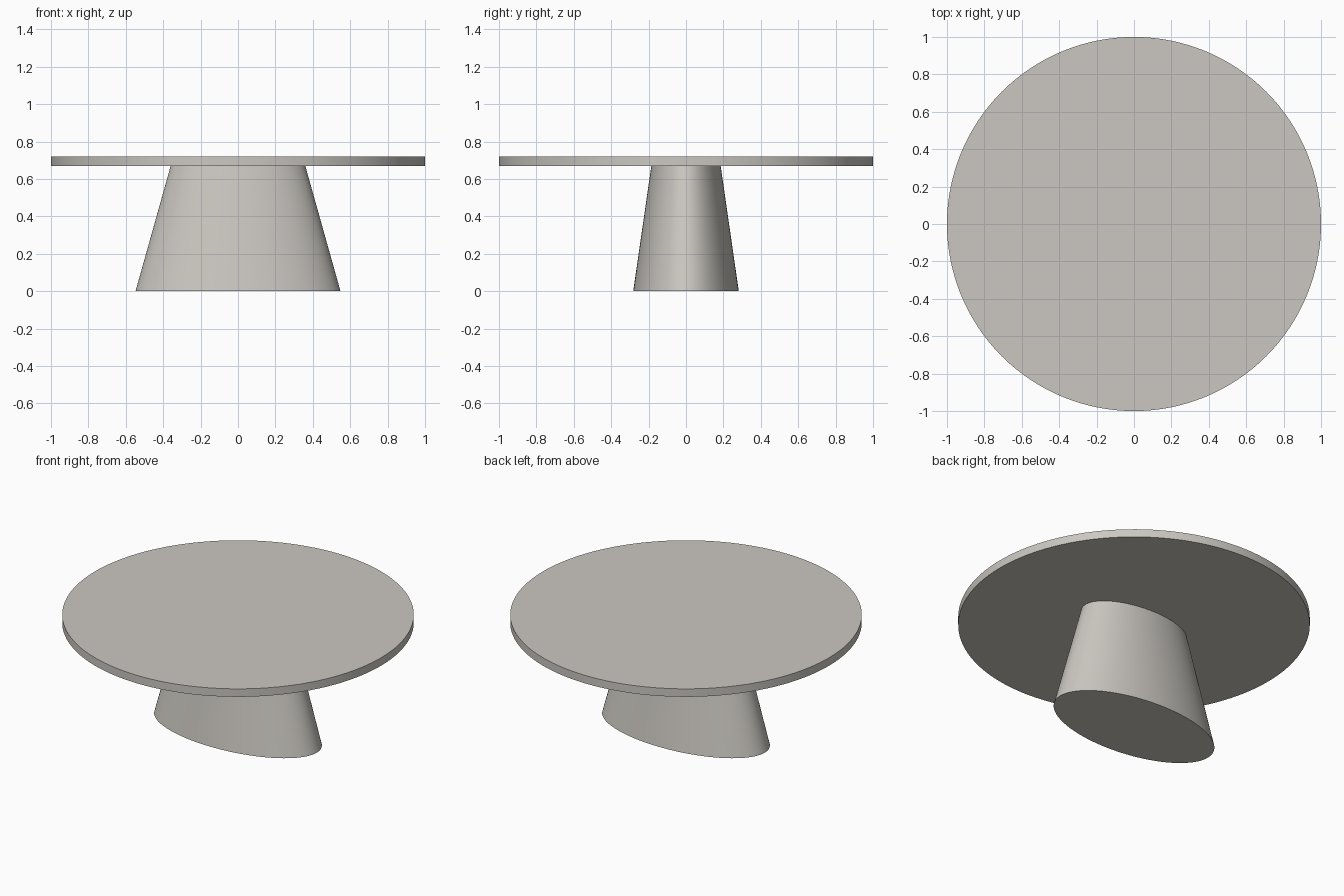
import bpy
import math

if "Cube" in bpy.data.objects:
    bpy.data.objects.remove(bpy.data.objects["Cube"])

stone = bpy.data.materials.new("warm grey stone")
stone.diffuse_color = (0.60, 0.575, 0.535, 1)
stone.use_nodes = True
stone.node_tree.nodes["Principled BSDF"].inputs["Base Color"].default_value = stone.diffuse_color


def finish(name):
    ob = bpy.context.object
    ob.name = name
    ob.data.materials.append(stone)
    bpy.ops.object.shade_smooth_by_angle(angle=math.radians(30))
    return ob


TOP_Z, UNDER_Z = 0.72, 0.67

# Round table top
bpy.ops.mesh.primitive_cylinder_add(vertices=128, radius=1, depth=TOP_Z - UNDER_Z,
                                    location=(0, 0, (TOP_Z + UNDER_Z) / 2))
finish("table_top")

# Tapered pedestal with an elliptical section
bpy.ops.mesh.primitive_cone_add(vertices=96, radius1=0.548, radius2=0.36, depth=UNDER_Z,
                                location=(0, 0, UNDER_Z / 2))
bpy.context.object.scale.y = 0.515
bpy.ops.object.transform_apply(location=False, rotation=False, scale=True)
finish("pedestal")
